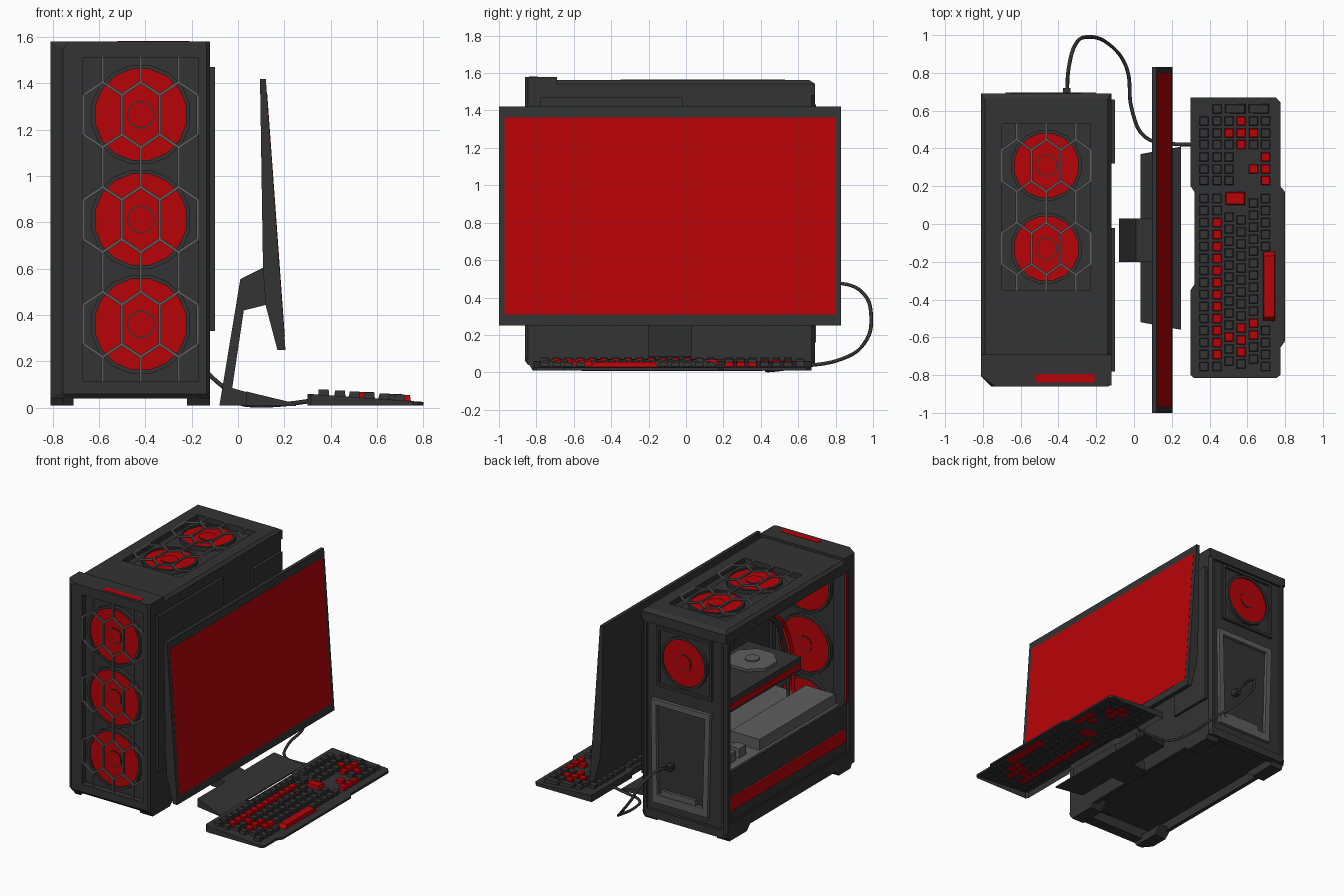
import bpy, bmesh
from math import sin, cos, pi
from mathutils import Vector, Matrix

if "Cube" in bpy.data.objects:
    bpy.data.objects.remove(bpy.data.objects["Cube"])


def material(name, col):
    m = bpy.data.materials.new(name)
    m.diffuse_color = (*col, 1)
    m.use_nodes = True
    m.node_tree.nodes["Principled BSDF"].inputs["Base Color"].default_value = m.diffuse_color
    return m


DARK = material("dark_plastic", (0.033, 0.033, 0.033))
GREY = material("mid_grey", (0.11, 0.11, 0.11))
RED = material("red", (0.48, 0.001, 0.002))


def finish(name, bm, mat):
    bmesh.ops.recalc_face_normals(bm, faces=bm.faces)
    me = bpy.data.meshes.new(name)
    bm.to_mesh(me)
    bm.free()
    me.materials.append(mat)
    ob = bpy.data.objects.new(name, me)
    bpy.context.collection.objects.link(ob)
    return ob


def at(axis, p, h):
    # place a 2D point on the plane normal to an axis
    return {'x': (h, p[0], p[1]), 'y': (p[0], h, p[1]), 'z': (p[0], p[1], h)}[axis]


def rect(a0, a1, b0, b1):
    return [(a0, b0), (a1, b0), (a1, b1), (a0, b1)]


def circle(c, r, n=16):
    return [(c[0] + r * sin(2 * pi * (i + .5) / n), c[1] + r * cos(2 * pi * (i + .5) / n)) for i in range(n)]


def bevel(bm, rules):
    # each rule: edge test on a vertex position, offset
    for test, off in rules:
        es = [e for e in bm.edges if all(test(*v.co) for v in e.verts)]
        bmesh.ops.bevel(bm, geom=es, offset=off, segments=1, affect='EDGES')


def prism(name, pts, lo, hi, axis, mat=DARK, rules=()):
    bm = bmesh.new()
    a = [bm.verts.new(at(axis, p, lo)) for p in pts]
    b = [bm.verts.new(at(axis, p, hi)) for p in pts]
    n = len(pts)
    bm.faces.new(a)
    bm.faces.new(b)
    for i in range(n):
        bm.faces.new((a[i], a[(i + 1) % n], b[(i + 1) % n], b[i]))
    bevel(bm, rules)
    return finish(name, bm, mat)


def box(name, x0, x1, y0, y1, z0, z1, mat=DARK, rules=()):
    return prism(name, rect(x0, x1, y0, y1), z0, z1, 'z', mat, rules)


def frame(name, outer, inner, lo, hi, axis, mat=DARK, rules=()):
    bm = bmesh.new()
    loops = [[bm.verts.new(at(axis, p, h)) for p in pts]
             for pts, h in ((outer, lo), (outer, hi), (inner, hi), (inner, lo))]
    n = len(outer)
    for k in range(4):
        a, b = loops[k], loops[(k + 1) % 4]
        for i in range(n):
            bm.faces.new((a[i], a[(i + 1) % n], b[(i + 1) % n], b[i]))
    bevel(bm, rules)
    return finish(name, bm, mat)


def fan(name, c, r, h, axis):
    frame(name + "_ring", circle(c, r + .018), circle(c, r), h - .035, h + .035, axis)
    prism(name + "_blades", circle(c, r), h - .025, h + .025, axis, RED)
    frame(name + "_hub_rim", circle(c, .06), circle(c, .054), h - .03, h + .03, axis)
    prism(name + "_hub", circle(c, .054), h - .031, h + .031, axis, RED)


def honeycomb(name, cx, c0, w, pitch, rows, bounds, h, axis):
    # flattened hexagon mesh clipped to the opening
    x0, x1, b0, b1 = bounds
    s, segs = .055, []
    for r in rows:
        c = c0 - r * pitch
        for k in range(-2, 3):
            x = cx + w * (k + (.5 if r % 2 == 0 else 0))
            lo, hi = max(b0, c - (pitch - s) / 2), min(b1, c + (pitch - s) / 2)
            if hi <= b0 or lo >= b1:
                continue
            if x0 - .001 < x < x1 + .001:
                segs.append(((x, lo), (x, hi)))
            for d in (-1, 1):
                x2 = x + d * w / 2
                if hi + s < b1 and min(x, x2) > x0 - .001 and max(x, x2) < x1 + .001:
                    segs.append(((x, hi), (x2, hi + s)))
    bm = bmesh.new()
    for p, q in segs:
        a, b = Vector(at(axis, p, h)), Vector(at(axis, q, h))
        m = Matrix.Translation((a + b) / 2) @ (b - a).to_track_quat('Z', 'Y').to_matrix().to_4x4()
        bmesh.ops.create_cube(bm, size=1, matrix=m @ Matrix.Diagonal((.012, .012, (b - a).length, 1)))
    finish(name, bm, GREY)


def tube(name, pts, r, mat=DARK):
    cu = bpy.data.curves.new(name, 'CURVE')
    cu.dimensions = '3D'
    cu.bevel_depth, cu.bevel_resolution, cu.resolution_u, cu.use_fill_caps = r, 1, 5, True
    sp = cu.splines.new('BEZIER')
    sp.bezier_points.add(len(pts) - 1)
    for bp, p in zip(sp.bezier_points, pts):
        bp.co, bp.handle_left_type, bp.handle_right_type = p, 'AUTO', 'AUTO'
    cu.materials.append(mat)
    ob = bpy.data.objects.new(name, cu)
    bpy.context.collection.objects.link(ob)
    bpy.ops.object.select_all(action='DESELECT')
    bpy.context.view_layer.objects.active = ob
    ob.select_set(True)
    bpy.ops.object.convert(target='MESH')


L, R = -.81, -.12   # case sides


def near(a, b):
    return abs(a - b) < .001


# Case front: chamfered frame, fan plate, three fans, hexagon grille
left_front = (lambda x, y, z: near(x, L) and near(y, -.86), .055)
right_front = (lambda x, y, z: near(x, R) and near(y, -.86), .015)
low_front = (lambda x, y, z: near(z, .04) and near(y, -.86), .02)
frame("case_front_frame", rect(L, R, .04, 1.58), rect(-.67, -.17, .115, 1.51), -.86, -.76, 'y',
      rules=(left_front, right_front, low_front))
box("front_fan_plate", -.7, -.14, -.815, -.80, .1, 1.53)
for i in range(3):
    fan(f"front_fan_{i + 1}", (-.42, 1.265 - .4525 * i), .2, -.81, 'y')
honeycomb("front_grille", -.42, 1.265, .164, .2263, range(-1, 7), (-.67, -.17, .115, 1.51), -.853, 'y')
box("front_cap", L, R, -.76, -.69, 1.5, 1.58)
box("front_top_light", -.52, -.21, -.84, -.795, 1.57, 1.582, RED)

# Case top with two fans
top_edges = [(lambda x, y, z, s=s: near(x, s) and near(z, 1.562), .02) for s in (L, R)]
top_edges.append((lambda x, y, z: near(y, .69) and near(z, 1.562), .03))
rear_edges = [(lambda x, y, z, s=s: near(x, s) and near(y, .69), .02) for s in (L, R)]
frame("case_top", rect(L, R, -.76, .69), rect(-.7, -.23, -.35, .53), 1.48, 1.562, 'z', rules=top_edges)
box("top_fan_plate", -.72, -.2, -.38, .56, 1.51, 1.525)
for i, y in enumerate((.31, -.13)):
    fan(f"top_fan_{i + 1}", (-.465, y), .172, 1.52, 'z')
honeycomb("top_grille", -.465, .31, .156, .22, range(-1, 4), (-.7, -.23, -.35, .53), 1.56, 'z')

# Case right wall with raised panels, left window frame, bottom and feet
box("case_right_wall", -.15, R, -.76, .67, .04, 1.48)
box("right_panel_front", R - .01, -.10, -.78, -.02, .33, 1.47)
box("right_panel_rear", R - .01, -.10, .32, .66, .33, 1.40)
frame("window_frame", rect(-.76, .67, .05, 1.48), rect(-.74, .65, .13, 1.47), L, -.78, 'x')
box("window_front_trim", -.80, -.785, -.74, -.725, .5, 1.47, RED)
box("case_floor", -.8, -.13, -.76, .66, .12, .14)
foot_cut = (lambda x, y, z: near(x, L) and y < -.8, .055)
for sx in (0, 1):
    x0 = (L, -.22)[sx]
    for nm, ys in (("front", (-.82, -.62, -.56, -.855)), ("rear", (.45, .65, .68, .39))):
        prism(f"foot_{nm}_{sx}", [(ys[0], .01), (ys[1], .01), (ys[2], .07), (ys[3], .07)], x0, x0 + .1, 'x',
              rules=(foot_cut,))

# Case back: rim, plate, fan and power panel
frame("case_back_rim", rect(L, R, .04, 1.48), rect(-.77, -.16, .1, 1.47), .64, .69, 'y', rules=rear_edges)
box("case_back_plate", -.79, -.14, .65, .67, .06, 1.5)
frame("back_fan_surround", rect(-.69, -.24, 1.02, 1.46), rect(-.67, -.26, 1.04, 1.44), .66, .69, 'y')
fan("back_fan", (-.465, 1.245), .172, .66, 'y')
frame("power_panel", [(-.66, .16), (-.21, .16), (-.2, .92), (-.68, .92)],
      [(-.62, .22), (-.25, .22), (-.24, .88), (-.64, .88)], .66, .695, 'y', GREY)
box("power_panel_sill", -.56, -.28, .66, .69, .22, .26, GREY)

# Interior: shroud, board, graphics card, cooler
box("shroud_side", -.79, -.77, -.74, .65, .13, .5)
box("shroud_light", -.805, -.785, -.72, .63, .22, .31, RED)
box("shroud_top", -.78, -.15, -.7, .65, .47, .49, GREY)
box("drive_block", -.74, -.5, -.68, .2, .49, .57, GREY)
box("mainboard", -.19, -.15, -.3, .62, .55, 1.4)
box("graphics_card", -.62, -.19, -.45, .63, .8, .9)
box("graphics_card_light", -.63, -.61, -.44, .62, .82, .86, RED)
prism("card_fan_housing", circle((-.4, -.2), .17, 8), .9, .92, 'z', GREY)
prism("card_fan_hub", circle((-.4, -.2), .05), .92, .93, 'z', GREY)
prism("cooler_pump", circle((.2, 1.15), .11), -.3, -.19, 'x')
for i in range(2):
    tube(f"cooling_tube_{i}", [(-.3, .16 - .06 * i, 1.15), (-.42, 0, 1.2), (-.45, -.3 - .05 * i, 1.2),
                               (-.45, -.5 - .06 * i, .95), (-.45, -.55 - .06 * i, .49)], .014, (DARK, RED)[i])
    box(f"board_connector_{i}", -.70, -.62, .3 + .12 * i, .38 + .12 * i, .49, .56, GREY)

# Monitor and stand
prism("monitor_body", [(.095, 1.42), (.12, 1.42), (.205, .25), (.17, .25), (.12, .44), (.108, .6)], -1, .83, 'y')
prism("monitor_screen", [(.118, 1.363), (.1255, 1.363), (.2022, .308), (.19, .308)], -.97, .8, 'y', RED)
prism("stand_neck", [(-.08, .01), (.01, .555), (.11, .605), (.125, .445), (.025, .42), (-.025, .085), (.06, .06),
                     (.06, .01)], -.2, .03, 'y')
base = prism("stand_base", [(.035, -.52), (.25, -.56), (.25, .41), (.035, .37)], .008, .07, 'z')
for v in base.data.vertices:
    if v.co.z > .05 and v.co.x > .1:
        v.co.z = .018


# Keyboard shell with a sloping deck, open underneath
def deck(x):
    return .06 - (x - .3) * .07


outline = [(.30, .67), (.75, .67), (.775, .645), (.775, .20), (.80, .17), (.80, -.62), (.775, -.655), (.775, -.80),
           (.755, -.815), (.315, -.815), (.30, -.80), (.30, -.35), (.32, -.32), (.32, .17), (.30, .20)]
board = prism("keyboard_body", outline, .01, .05, 'z')
for v in board.data.vertices:
    if v.co.z > .03:
        v.co.z = deck(v.co.x)
bm = bmesh.new()
bm.from_mesh(board.data)
bmesh.ops.delete(bm, geom=[f for f in bm.faces if all(v.co.z < .011 for v in f.verts)], context='FACES')
bm.to_mesh(board.data)
bm.free()

# Keys: (x, y, length x, length y, is red)
rows = [.37, .44, .503, .567, .632, .697]
shift = [0, 0, .03, .015, .04, 0]
movement = {(2, 2), (3, 1), (3, 2), (3, 3), (4, 2), (4, 3)}
keys = [(.535, .135, .11, .07, True), (.715, -.33, .065, .38, True), (rows[4], .292, .05, .05, True)]
for r, x in enumerate(rows):
    for i in range(15):
        if not ((r in (2, 3) and i >= 13) or (r == 4 and i == 14) or (r == 5 and 4 <= i <= 9)):
            red = (r == 1 and 1 <= i <= 12) or (r, i) in movement
            keys.append((x, -.755 + .0635 * i + shift[r], .05, .05, red))
for y in (.23, .292, .355):
    keys += [(x, y, .05, .05, False) for x in rows[:3]] + [(rows[5], y, .05, .05, True)]
for j, y in enumerate((.42, .482, .545)):
    for i, x in enumerate(rows):
        keys.append((x, y, .05, .05, (i, j) in {(3, 0), (2, 1), (3, 1), (4, 1), (3, 2)}))
keys += [(.44, .61, .05, .05, False), (.535, .61, .115, .05, False), (.66, .61, .115, .05, False)]
for name, mat, want in (("keys_dark", DARK, False), ("keys_red", RED, True)):
    bm = bmesh.new()
    for x, y, lx, ly, red in keys:
        if red == want:
            for v in bmesh.ops.create_cube(bm, size=1)['verts']:
                t = .85 if v.co.z > 0 else 1
                v.co = (x + v.co.x * lx * t, y + v.co.y * ly * t, deck(x) + v.co.z * .034 + .007)
    finish(name, bm, mat)

# Keyboard cable running to a plug in the back of the case
box("cable_plug", -.375, -.335, .67, .72, .43, .47)
tube("keyboard_cable", [(-.355, .70, .45), (-.345, .83, .475), (-.31, .95, .42), (-.25, .99, .3), (-.13, .95, .15),
                        (-.04, .83, .07), (-.01, .6, .03), (.06, .46, .011), (.2, .425, .015), (.32, .42, .03)], .01)
